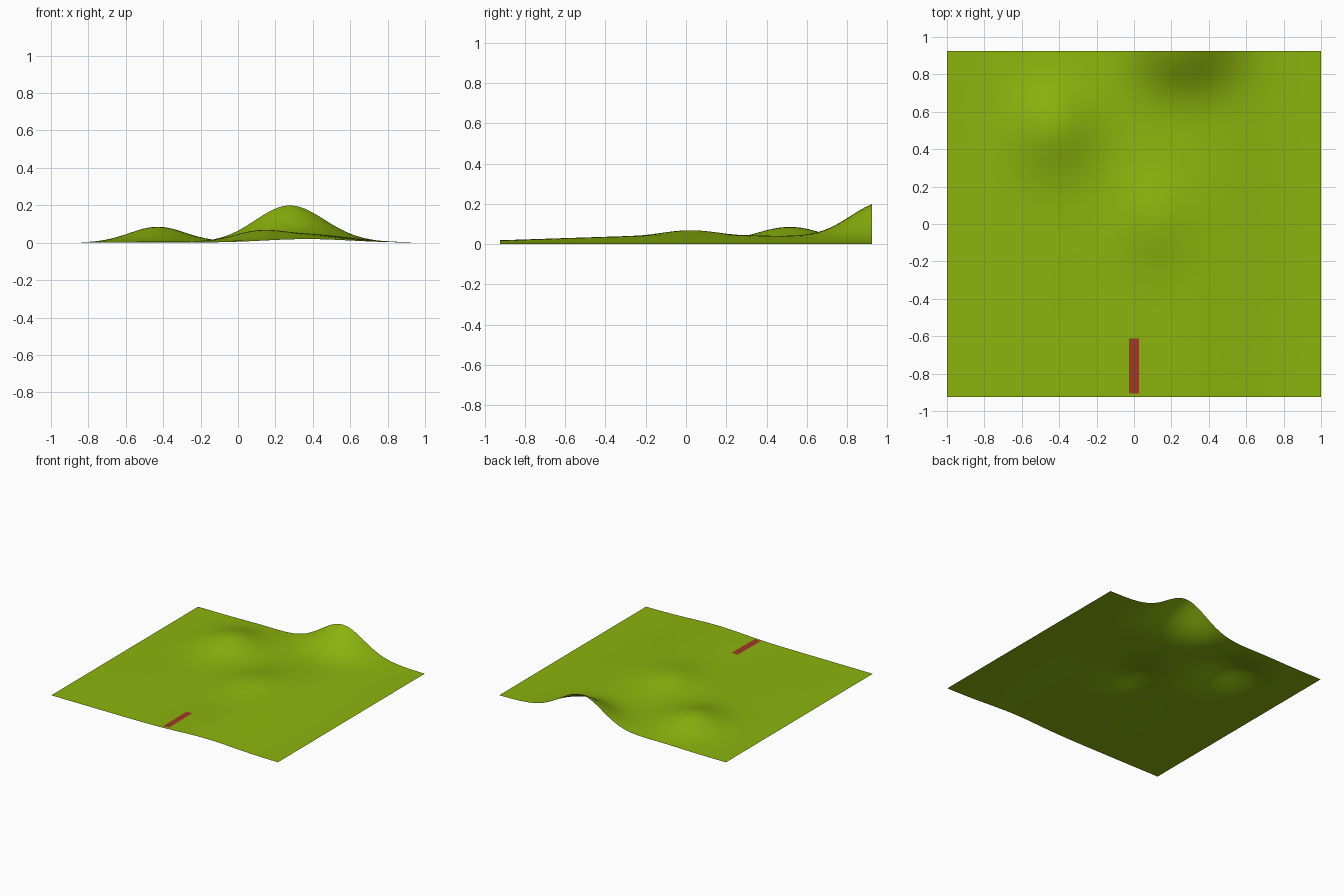
import bpy, bmesh, math

if "Cube" in bpy.data.objects:
    bpy.data.objects.remove(bpy.data.objects["Cube"])

# Soft hills: centre x, centre y, spread x, spread y, height
HILLS = [
    (0.27, 0.99, 0.18, 0.17, 0.189),    # tall hill cut by the back edge
    (-0.43, 0.52, 0.15, 0.17, 0.083),   # left hill
    (0.10, 0.02, 0.13, 0.17, 0.044),    # middle hill
    (0.37, 0.10, 0.23, 0.80, 0.044),    # long low ridge
    (-0.40, 0.00, 0.20, 0.35, 0.008),   # faint left swell
]


def height(x, y):
    return sum(h * math.exp(-((x - cx) / sx) ** 2 / 2 - ((y - cy) / sy) ** 2 / 2)
               for cx, cy, sx, sy, h in HILLS)


def material(name, rgb):
    m = bpy.data.materials.new(name)
    m.diffuse_color = (*rgb, 1)
    m.use_nodes = True
    m.node_tree.nodes["Principled BSDF"].inputs["Base Color"].default_value = m.diffuse_color
    return m


def draped_sheet(name, x0, x1, y0, y1, nx, ny, lift, mat):
    """Grid sheet laid over the hills."""
    bm = bmesh.new()
    rows = []
    for j in range(ny + 1):
        y = y0 + (y1 - y0) * j / ny
        row = []
        for i in range(nx + 1):
            x = x0 + (x1 - x0) * i / nx
            row.append(bm.verts.new((x, y, height(x, y) + lift)))
        rows.append(row)
    for a, b in zip(rows, rows[1:]):
        for i in range(nx):
            bm.faces.new((a[i], a[i + 1], b[i + 1], b[i])).smooth = True
    me = bpy.data.meshes.new(name)
    bm.to_mesh(me)
    bm.free()
    me.materials.append(mat)
    ob = bpy.data.objects.new(name, me)
    bpy.context.collection.objects.link(ob)
    return ob


grass = material("grass green", (0.26, 0.455, 0.004))
red = material("brick red", (0.35, 0.042, 0.018))

# Rolling ground and the painted tee strip at its front
draped_sheet("ground", -1, 1, -0.925, 0.925, 56, 52, 0, grass)
draped_sheet("tee_strip", -0.026, 0.026, -0.907, -0.612, 2, 8, 0.003, red)
